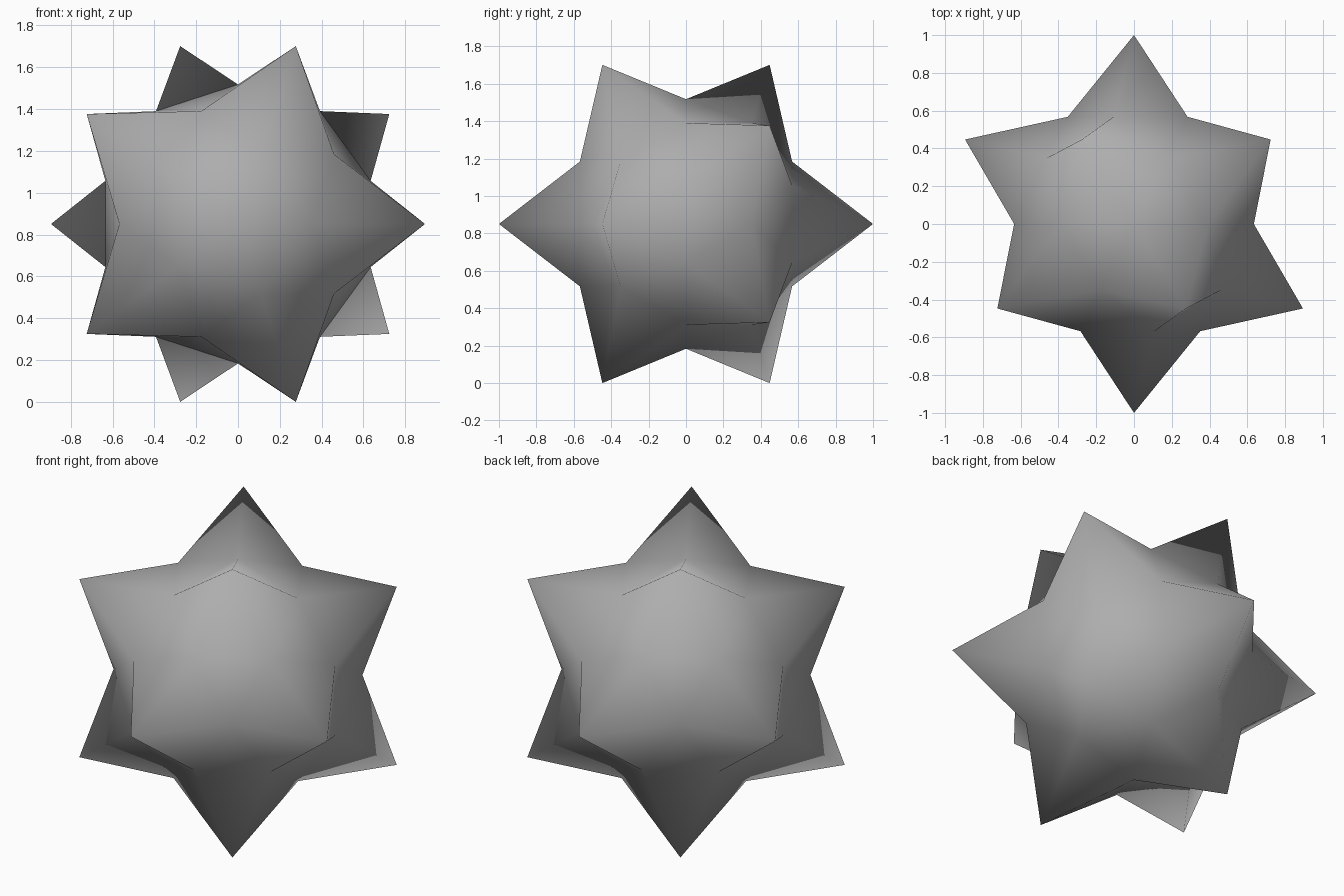
import bpy
import bmesh
from math import radians, sqrt
from mathutils import Matrix

cube = bpy.data.objects.get("Cube")
if cube:
    bpy.data.objects.remove(cube, do_unlink=True)

TIP_RADIUS = 1.0
VALLEY_RADIUS = 0.667


def flat_material(name, rgb):
    colour = (*rgb, 1.0)
    mat = bpy.data.materials.new(name)
    mat.use_nodes = True
    mat.diffuse_color = colour
    mat.node_tree.nodes["Principled BSDF"].inputs["Base Color"].default_value = colour
    return mat


# Low-poly ball: the twelve five-edged vertices become spike tips,
# the remaining ones form the valleys between them
bm = bmesh.new()
bmesh.ops.create_icosphere(bm, subdivisions=2, radius=1.0)
for vert in bm.verts:
    is_tip = len(vert.link_edges) == 5
    vert.co = vert.co.normalized() * (TIP_RADIUS if is_tip else VALLEY_RADIUS)

# Lay the pole spikes along front and back, then rest the lowest tips on the ground
bm.transform(Matrix.Rotation(radians(90), 4, "X"))
lowest = min(vert.co.z for vert in bm.verts)
bm.transform(Matrix.Translation((0, 0, -lowest)))
bmesh.ops.recalc_face_normals(bm, faces=bm.faces[:])

# One smooth shaded surface
for face in bm.faces:
    face.smooth = True
mesh = bpy.data.meshes.new("spiked_ball")
bm.to_mesh(mesh)
bm.free()
mesh.materials.append(flat_material("mid grey", (0.42, 0.42, 0.42)))
ball = bpy.data.objects.new("spiked_ball", mesh)
bpy.context.collection.objects.link(ball)
